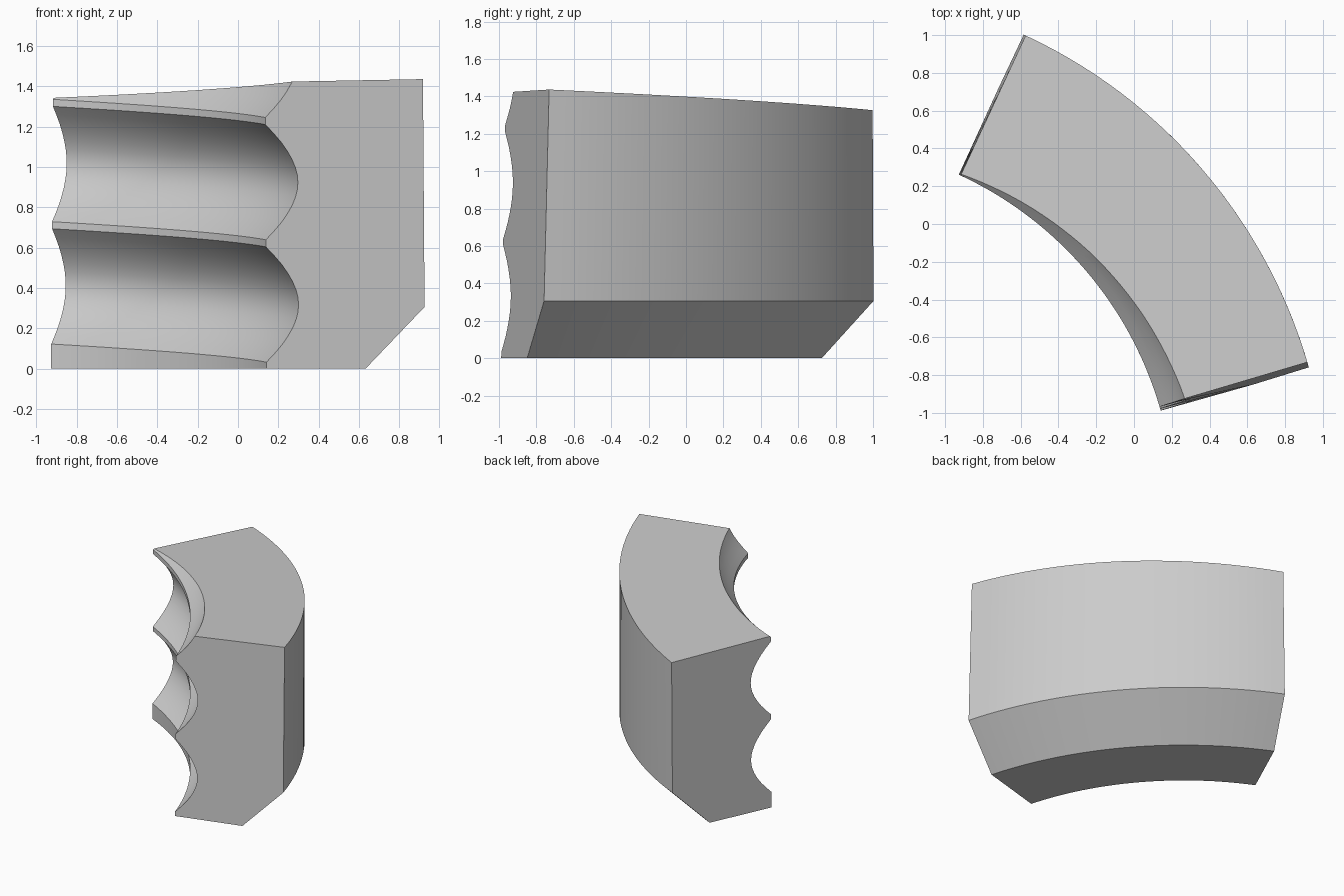
import bpy, bmesh, math
from mathutils import Vector

cube = bpy.data.objects.get("Cube")
if cube:
    bpy.data.objects.remove(cube, do_unlink=True)

# Main dimensions
CENTRE = Vector((-1.745, -1.52, 0))      # axis of the ring
R_IN, R_OUT, BEVEL = 1.96, 2.777, 0.306
A0, A1 = math.radians(15.75), math.radians(65.35)
PITCH, GROOVE, RISE = 0.607, 0.572, 0.09
STEPS = 28

# Half of one rounded groove: depth against height, then mirrored
half = [(0, 0), (0.042, 0.043), (0.082, 0.088), (0.112, 0.13), (0.137, 0.172),
        (0.155, 0.215), (0.164, 0.25)]
groove = half + [(0.167, GROOVE / 2)] + [(d, GROOVE - z) for d, z in reversed(half)]


def profile(t):
    """Closed radius/height section at fraction t along the arc."""
    start = 0.032 + RISE * t
    pts = [(R_IN, 0)]
    for k in range(3):
        pts += [(R_IN + d, start + k * PITCH + z) for d, z in groove]
    return pts + [(R_OUT, 1.9), (R_OUT, BEVEL), (R_OUT - BEVEL, 0)]


# Sweep the section round the axis, with slightly drafted ends
bm = bmesh.new()
rings = []
for i in range(STEPS + 1):
    t = i / STEPS
    ring = []
    for r, z in profile(t):
        a = (A0 + 0.009 * z) * (1 - t) + (A1 - 0.004 * z) * t
        ring.append(bm.verts.new(CENTRE + Vector((r * math.cos(a), r * math.sin(a), z))))
    rings.append(ring)
n = len(rings[0])
for p, q in zip(rings, rings[1:]):
    for j in range(n):
        k = (j + 1) % n
        bm.faces.new((p[j], p[k], q[k], q[j]))
bm.faces.new(rings[0])
bm.faces.new(rings[-1])
bmesh.ops.recalc_face_normals(bm, faces=bm.faces)

# Cut the gently sloping top and close it
cut = bmesh.ops.bisect_plane(bm, geom=bm.verts[:] + bm.edges[:] + bm.faces[:],
                             plane_co=(0, 0, 1.381), plane_no=(-0.03, 0.038, 1),
                             clear_outer=True)
rim = [e for e in bm.edges if e.is_boundary]
bmesh.ops.triangle_fill(bm, edges=rim, use_beauty=True)
bmesh.ops.recalc_face_normals(bm, faces=bm.faces)

mesh = bpy.data.meshes.new("threaded_segment")
bm.to_mesh(mesh)
bm.free()
body = bpy.data.objects.new("threaded_segment", mesh)
bpy.context.collection.objects.link(body)

# Plain grey finish
grey = bpy.data.materials.new("plain grey")
grey.use_nodes = True
colour = (0.6, 0.6, 0.6, 1)
grey.diffuse_color = colour
grey.node_tree.nodes["Principled BSDF"].inputs["Base Color"].default_value = colour
mesh.materials.append(grey)

# Smooth the curves, keep the ridges and corners crisp
bpy.context.view_layer.objects.active = body
body.select_set(True)
bpy.ops.object.shade_smooth_by_angle(angle=math.radians(25))
